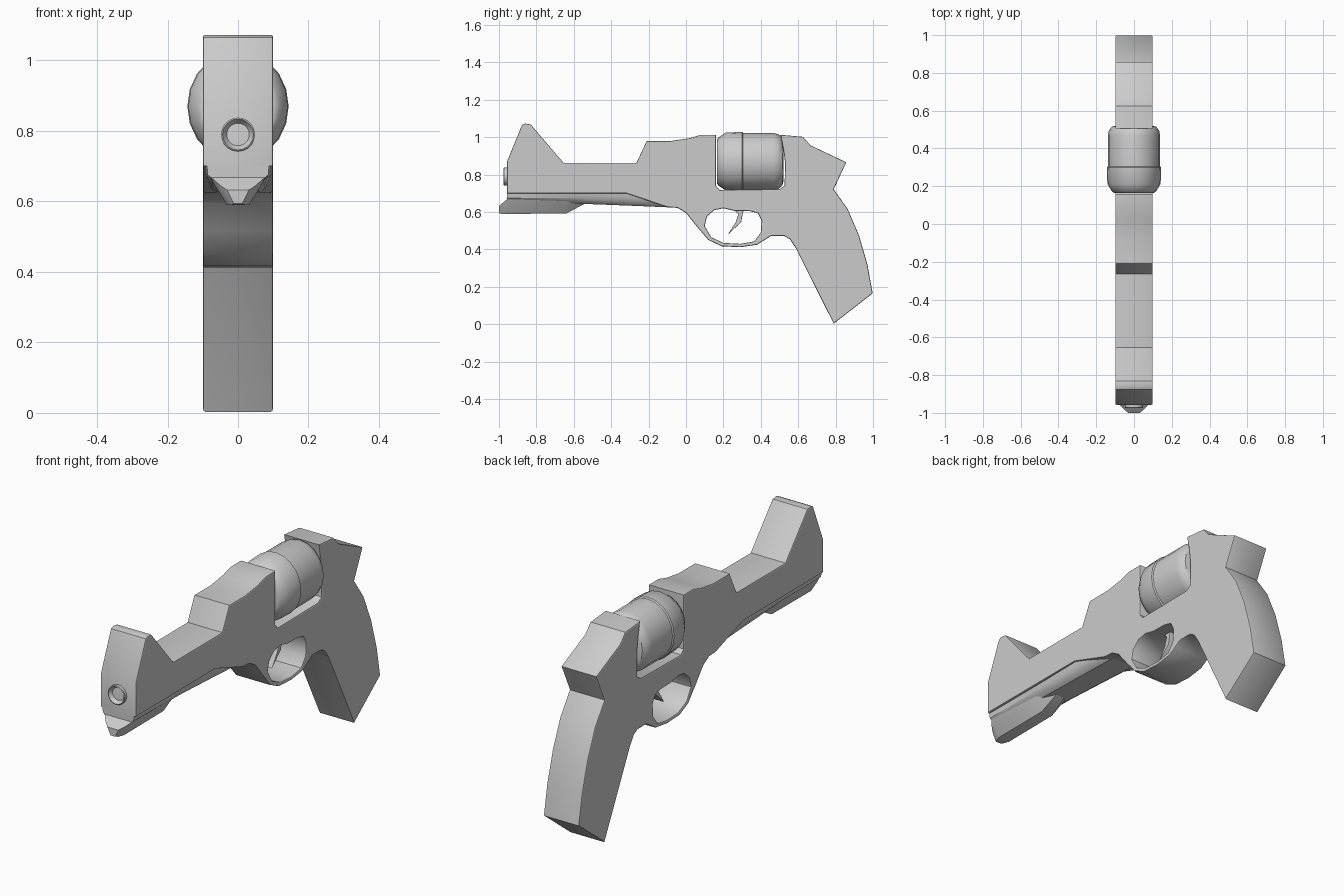
import bpy, bmesh, math

if "Cube" in bpy.data.objects:
    bpy.data.objects.remove(bpy.data.objects["Cube"])


def finish(ob, angle=35):
    bpy.ops.object.select_all(action='DESELECT')
    ob.select_set(True)
    bpy.context.view_layer.objects.active = ob
    bpy.ops.object.shade_smooth_by_angle(angle=math.radians(angle))


def plate(name, outlines, half, bevel):
    """Extrude side-view (y, z) outlines along x; further outlines are holes."""
    cu = bpy.data.curves.new(name, 'CURVE')
    cu.dimensions = '2D'
    cu.fill_mode = 'BOTH'
    cu.extrude = half - bevel
    cu.bevel_depth = bevel
    cu.bevel_resolution = 1
    cu.offset = -bevel
    for pts in outlines:
        sp = cu.splines.new('POLY')
        sp.points.add(len(pts) - 1)
        for p, (y, z) in zip(sp.points, pts):
            p.co = (y, z, 0, 1)
        sp.use_cyclic_u = True
    ob = bpy.data.objects.new(name, cu)
    bpy.context.collection.objects.link(ob)
    ob.rotation_euler = (math.pi / 2, 0, math.pi / 2)
    bpy.ops.object.select_all(action='DESELECT')
    ob.select_set(True)
    bpy.context.view_layer.objects.active = ob
    bpy.ops.object.convert(target='MESH')
    finish(bpy.context.view_layer.objects.active)


def loft(name, rings, angle=35):
    """Skin a list of closed rings of 3D points and cap both ends."""
    bm = bmesh.new()
    vs = [[bm.verts.new(p) for p in r] for r in rings]
    n = len(vs[0])
    for a, b in zip(vs, vs[1:]):
        for i in range(n):
            j = (i + 1) % n
            bm.faces.new((a[i], a[j], b[j], b[i]))
    bm.faces.new(vs[0])
    bm.faces.new(vs[-1])
    bmesh.ops.recalc_face_normals(bm, faces=bm.faces)
    me = bpy.data.meshes.new(name)
    bm.to_mesh(me)
    bm.free()
    ob = bpy.data.objects.new(name, me)
    bpy.context.collection.objects.link(ob)
    finish(ob, angle)


def section(y, half):
    """Mirror a half cross-section of (x, z) points listed top to bottom."""
    return [(x, y, z) for x, z in half] + [(-x, y, z) for x, z in reversed(half)]


def turned(name, profile, z, sides, squash=1.0, angle=35):
    """Body turned about the y axis from (y, radius) pairs."""
    loft(name, [[(r * squash * math.cos(2 * math.pi * i / sides), y,
                  z + r * math.sin(2 * math.pi * i / sides))
                 for i in range(sides)] for y, r in profile], angle)


# Frame, barrel, sight, hammer and grip in one side outline
frame = [(-.957, .70), (-.957, .87), (-.877, 1.065), (-.86, 1.073), (-.83, 1.068),
         (-.655, .863), (-.265, .863), (-.21, .98), (-.08, .98), (.02, .995),
         (.08, 1.013), (.16, 1.013), (.16, .74), (.18, .718), (.50, .722),
         (.527, .74), (.53, .86), (.52, .94), (.505, 1.013), (.625, 1.002),
         (.665, .957), (.857, .866), (.79, .722), (.865, .615), (.925, .475),
         (.97, .32), (.998, .165), (.79, .003), (.585, .41), (.555, .455),
         (.525, .472), (.455, .472), (.42, .45), (.38, .425), (.29, .412),
         (.19, .417), (.12, .45), (.06, .52), (0, .595), (-.045, .622),
         (-.10, .626), (-.32, .70)]
guard_hole = [(.10, .525), (.112, .575), (.15, .61), (.20, .62), (.26, .606),
              (.34, .605), (.385, .593), (.404, .555), (.40, .49), (.365, .443),
              (.29, .43), (.20, .435), (.135, .465)]
plate("frame", [frame, guard_hole], .099, .006)

# Trigger
plate("trigger", [[(.24, .63), (.33, .63), (.305, .60), (.295, .545), (.222, .478),
                   (.265, .545), (.28, .59)]], .035, .003)

# Lower barrel, narrowing under the side ledge
loft("lower_barrel", [section(y, [(w, .715), (w - .003, .675), (w - .018, b + .012), (w - .035, b)])
                      for y, w, b in [(-.957, .089, .652), (-.56, .089, .644),
                                      (-.30, .093, .634), (-.02, .098, .622)]])

# Rail below the muzzle
loft("under_rail", [section(y, [(w, t), (w * .85, t - .3 * (t - b)), (w * .4, b), (w * .25, b)])
                    for y, w, t, b in [(-1.0, .03, .632, .594), (-.985, .05, .645, .59),
                                       (-.955, .078, .67, .59), (-.64, .078, .67, .592),
                                       (-.54, .06, .67, .645)]])

# Revolving drum, with a front collar
turned("drum", [(.165, .115), (.172, .128), (.212, .155), (.30, .158), (.305, .152),
                (.47, .152), (.495, .146), (.515, .128), (.522, .10)], .870, 20, .91)

# Muzzle ring with a dished bore
turned("muzzle", [(-.94, .048), (-.972, .048), (-.975, .044), (-.962, .036),
                  (-.945, .022), (-.938, .006)], .79, 20, 1, 50)
